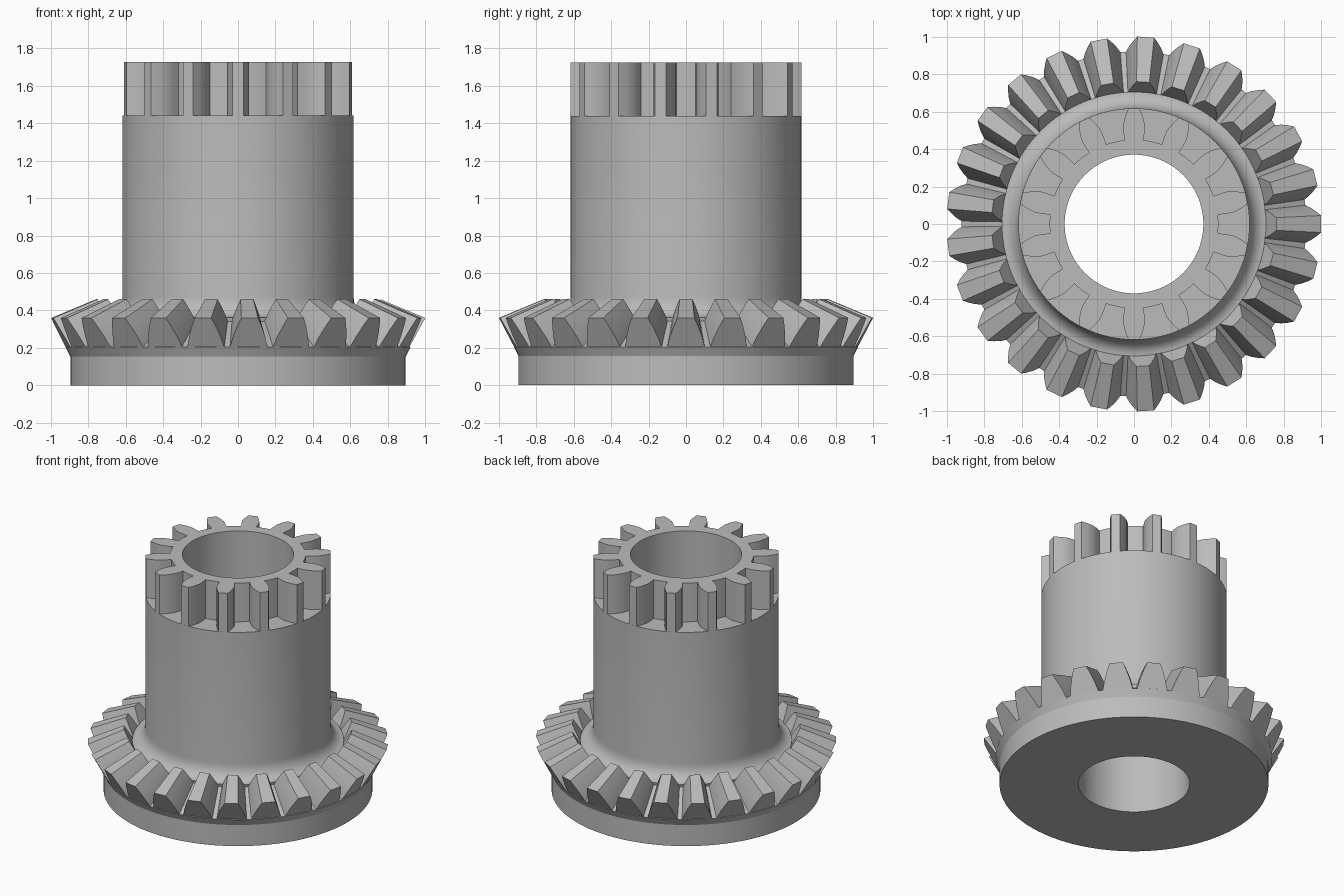
import bpy
import bmesh
from math import cos, sin, pi, sqrt, radians

cube = bpy.data.objects.get("Cube")
if cube:
    bpy.data.objects.remove(cube, do_unlink=True)

steel = bpy.data.materials.new("grey_steel")
steel.use_nodes = True
GREY = (0.5, 0.5, 0.5, 1)
steel.diffuse_color = GREY
steel.node_tree.nodes["Principled BSDF"].inputs["Base Color"].default_value = GREY


def finish(bm, name):
    """Turn a bmesh into a named object, smooth with sharp edges kept."""
    bmesh.ops.recalc_face_normals(bm, faces=bm.faces)
    mesh = bpy.data.meshes.new(name)
    bm.to_mesh(mesh)
    bm.free()
    mesh.materials.append(steel)
    obj = bpy.data.objects.new(name, mesh)
    bpy.context.collection.objects.link(obj)
    bpy.ops.object.select_all(action='DESELECT')
    bpy.context.view_layer.objects.active = obj
    obj.select_set(True)
    bpy.ops.object.shade_smooth_by_angle(angle=radians(25))


def lathe(name, profile, segments=128):
    """Spin a closed (radius, height) profile around the z axis."""
    bm = bmesh.new()
    rings = []
    for i in range(segments):
        a = 2 * pi * i / segments
        rings.append([bm.verts.new((r * cos(a), r * sin(a), z)) for r, z in profile])
    for i, ring in enumerate(rings):
        following = rings[(i + 1) % segments]
        for j in range(len(profile)):
            k = (j + 1) % len(profile)
            bm.faces.new((ring[j], following[j], following[k], ring[k]))
    finish(bm, name)


def teeth(name, first, second, count, start=0.0):
    """Repeat a tooth lofted between two half sections of (radius, half width, z)."""
    bm = bmesh.new()
    for i in range(count):
        a = start + 2 * pi * i / count
        loops = []
        for half in (first, second):
            full = [(r, w, z) for r, w, z in half] + [(r, -w, z) for r, w, z in reversed(half)]
            loop = []
            for r, w, z in full:
                x = sqrt(r * r - w * w)
                loop.append(bm.verts.new((x * cos(a) - w * sin(a), x * sin(a) + w * cos(a), z)))
            loops.append(loop)
        p, q = loops
        bm.faces.new(p)
        bm.faces.new(q[::-1])
        for j in range(len(p)):
            k = (j + 1) % len(p)
            bm.faces.new((p[j], p[k], q[k], q[j]))
    finish(bm, name)


# Main dimensions
BORE, HUB, SPUR_ROOT, TOP, SHOULDER = 0.37, 0.617, 0.45, 1.725, 1.44
HEEL_ROOT, HEEL_TIP = (0.92, 0.205), (1.0, 0.36)
APEX = 0.777          # height where all bevel tooth lines meet on the axis
TOE = 0.76            # toe size relative to heel

# Turned body: base, root cone, fillet, hub and toothed neck core
toe_r = HEEL_ROOT[0] * TOE
toe_z = APEX + (HEEL_ROOT[1] - APEX) * TOE
fillet = []
for i in range(9):
    a = pi / 2 * i / 8
    fillet.append((toe_r + 0.005 - (toe_r + 0.005 - HUB) * sin(a), toe_z + 0.13 - 0.11 * cos(a)))
body = [(BORE, 0), (0.895, 0), (0.895, 0.155), HEEL_ROOT, (toe_r, toe_z)]
body += fillet
body += [(HUB, SHOULDER), (SPUR_ROOT, SHOULDER), (SPUR_ROOT, TOP), (BORE, TOP)]
lathe("gear_body", body)

# Bevel teeth: heel section on the back cone, toe is the same shrunk to the apex
heel = []
for t, w in ((-0.06, 0.102), (0, 0.1), (0.35, 0.086), (0.7, 0.066), (1, 0.045)):
    heel.append((HEEL_ROOT[0] + (HEEL_TIP[0] - HEEL_ROOT[0]) * t, w,
                 HEEL_ROOT[1] + (HEEL_TIP[1] - HEEL_ROOT[1]) * t))
toe = [(r * TOE, w * TOE, APEX + (z - APEX) * TOE) for r, w, z in heel]
teeth("bevel_teeth", heel, toe, 25)

# Spur teeth standing on the hub shoulder
flank = [(0.447, 0.05), (0.49, 0.056), (0.53, 0.058), (0.575, 0.047), (HUB, 0.03)]
teeth("spur_teeth", [(r, w, SHOULDER) for r, w in flank],
      [(r, w, TOP) for r, w in flank], 14, pi / 14)
